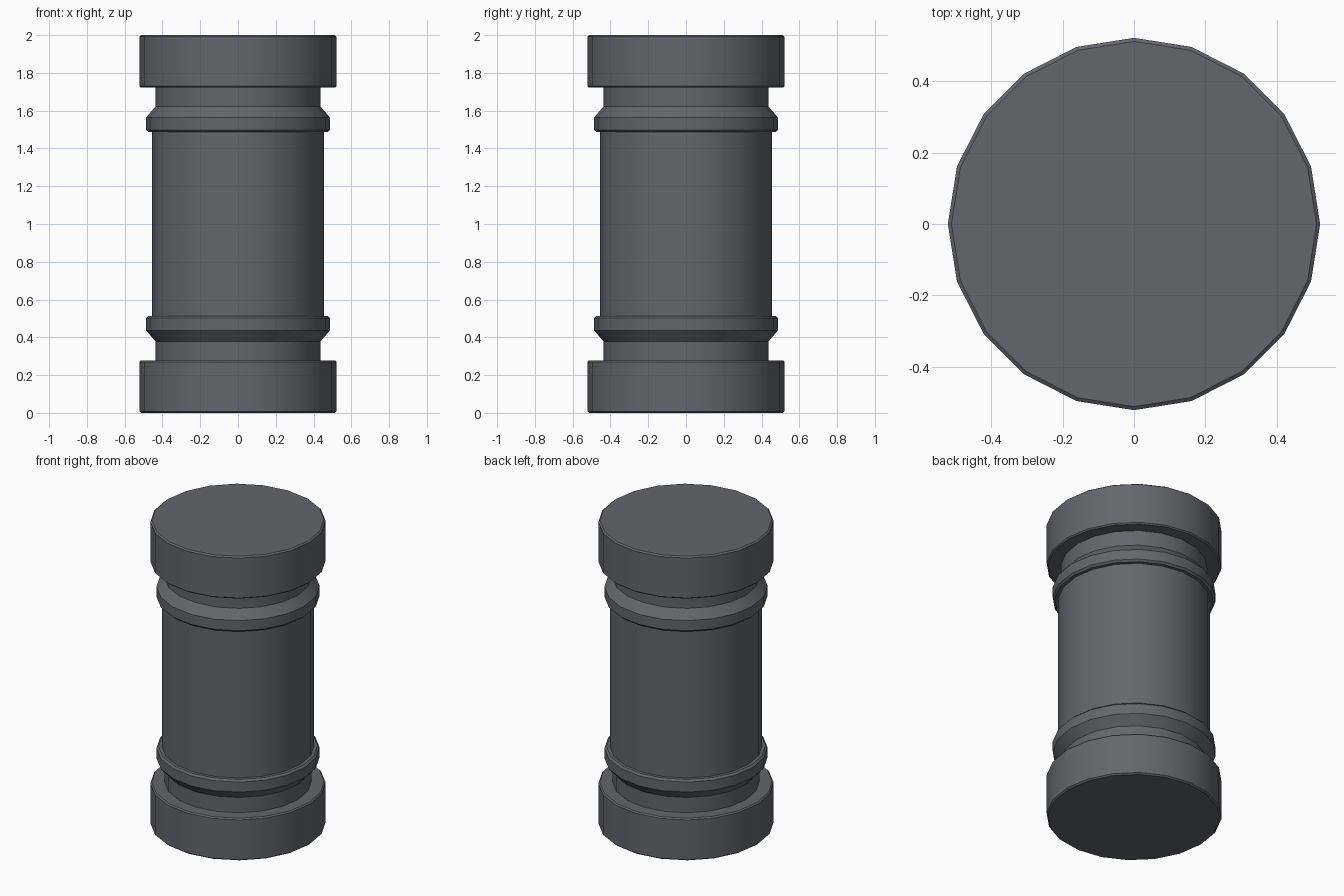
import bpy, bmesh, math

if "Cube" in bpy.data.objects:
    bpy.data.objects.remove(bpy.data.objects["Cube"])

SIDES = 20

stone = bpy.data.materials.new("slate_grey")
stone.diffuse_color = (0.125, 0.133, 0.155, 1)
stone.use_nodes = True
stone.node_tree.nodes["Principled BSDF"].inputs["Base Color"].default_value = stone.diffuse_color


def lathe(name, profile, mirror=False):
    """Revolve (radius, z) points into a capped solid; mirror flips it about z = 1."""
    if mirror:
        profile = [(r, 2 - z) for r, z in reversed(profile)]
    bm = bmesh.new()
    rings = []
    for r, z in profile:
        rings.append([bm.verts.new((r * math.cos(math.tau * i / SIDES),
                                    r * math.sin(math.tau * i / SIDES), z))
                      for i in range(SIDES)])
    for a, b in zip(rings, rings[1:]):
        for i in range(SIDES):
            j = (i + 1) % SIDES
            bm.faces.new((a[i], a[j], b[j], b[i]))
    bm.faces.new(rings[0][::-1])
    bm.faces.new(rings[-1])
    bmesh.ops.recalc_face_normals(bm, faces=bm.faces)
    me = bpy.data.meshes.new(name)
    bm.to_mesh(me)
    bm.free()
    me.materials.append(stone)
    ob = bpy.data.objects.new(name, me)
    bpy.context.collection.objects.link(ob)
    bpy.ops.object.select_all(action='DESELECT')
    ob.select_set(True)
    bpy.context.view_layer.objects.active = ob
    bpy.ops.object.shade_smooth_by_angle(angle=math.radians(25))
    return ob


# Slab with slightly bevelled rims
plinth = [(0.512, 0), (0.522, 0.008), (0.522, 0.27), (0.514, 0.278)]
# Neck, flared collar and half of the shaft
half = [(0.437, 0.27), (0.437, 0.378), (0.486, 0.436), (0.486, 0.502),
        (0.474, 0.514), (0.454, 0.514)]
body = half + [(r, 2 - z) for r, z in reversed(half)]

lathe("base_slab", plinth)
lathe("top_slab", plinth, mirror=True)
lathe("column_shaft", body)
